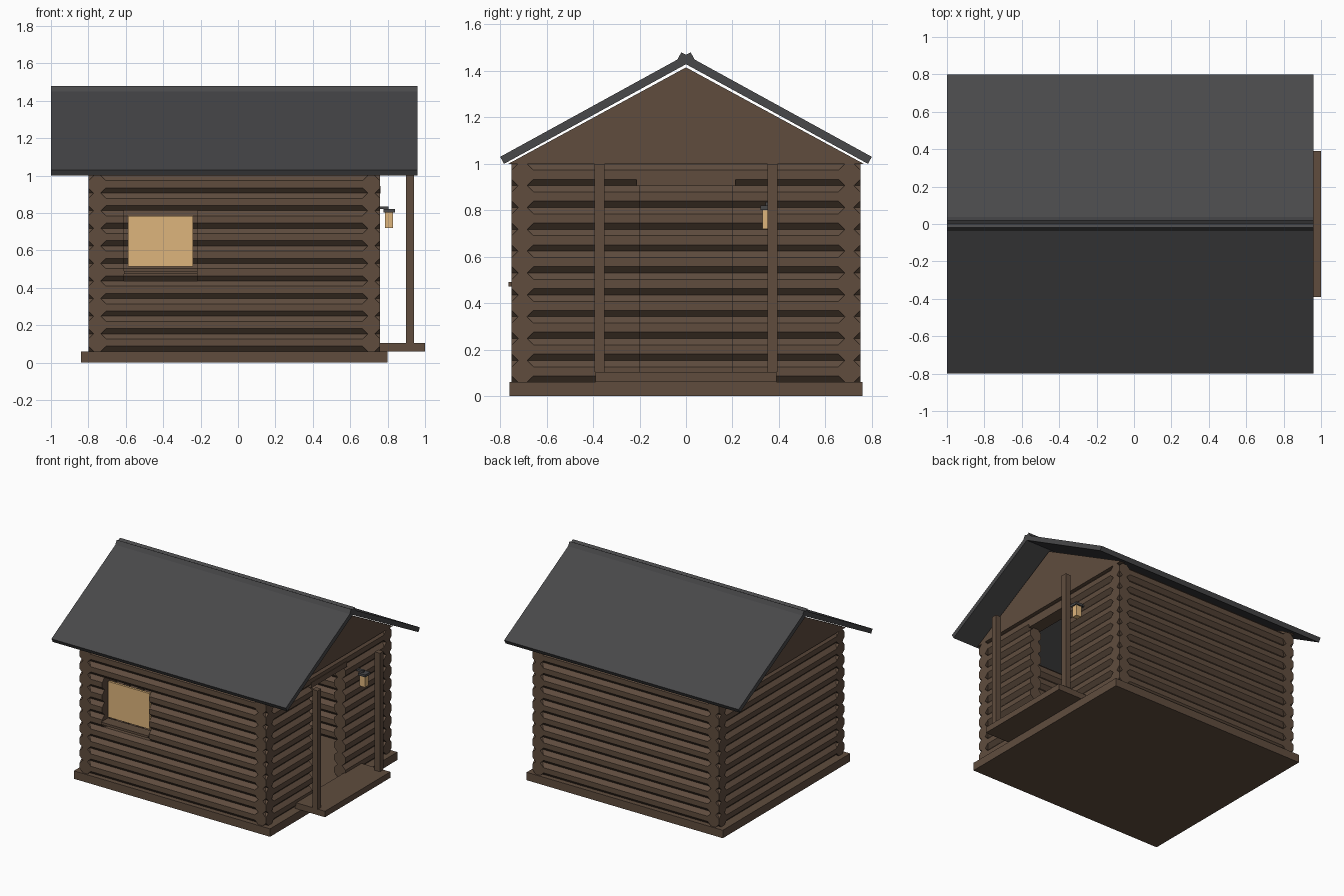
import bpy, bmesh, math
from mathutils import Matrix

if "Cube" in bpy.data.objects:
    bpy.data.objects.remove(bpy.data.objects["Cube"])


def material(name, rgb):
    m = bpy.data.materials.new(name)
    m.diffuse_color = (*rgb, 1)
    m.use_nodes = True
    m.node_tree.nodes["Principled BSDF"].inputs["Base Color"].default_value = m.diffuse_color
    return m


WOOD = material("wood", (0.115, 0.073, 0.048))
SLATE = material("slate", (0.065, 0.065, 0.068))
GLOW = material("warm_glass", (0.73, 0.46, 0.2))


def finish(name, bm, mat):
    bmesh.ops.recalc_face_normals(bm, faces=bm.faces)
    me = bpy.data.meshes.new(name)
    bm.to_mesh(me)
    bm.free()
    me.materials.append(mat)
    ob = bpy.data.objects.new(name, me)
    bpy.context.collection.objects.link(ob)
    return ob


def box(name, x, y, z, mat):
    bm = bmesh.new()
    size = Matrix.Diagonal((x[1] - x[0], y[1] - y[0], z[1] - z[0], 1))
    mid = Matrix.Translation((sum(x) / 2, sum(y) / 2, sum(z) / 2))
    bmesh.ops.create_cube(bm, size=1, matrix=mid @ size)
    return finish(name, bm, mat)


def prism(name, profile, x, mat):
    """Extrude a (y, z) outline along x."""
    bm = bmesh.new()
    face = bm.faces.new([bm.verts.new((x[0], *p)) for p in profile])
    new = bmesh.ops.extrude_face_region(bm, geom=[face])["geom"]
    bmesh.ops.translate(bm, vec=(x[1] - x[0], 0, 0),
                        verts=[v for v in new if isinstance(v, bmesh.types.BMVert)])
    return finish(name, bm, mat)


# Log walls: ten octagonal logs per wall
X0, X1, Y1 = -0.80, 0.76, 0.75
BASE, PITCH, ROWS = 0.06, 0.094, 10
R = PITCH / 2


def log_wall(name, axis, offset, span, gap=None, gap_rows=()):
    bm = bmesh.new()
    for k in range(ROWS):
        z = BASE + PITCH * (k + 0.5)
        parts = [span]
        if k in gap_rows:
            parts = [(span[0], gap[0]), (gap[1], span[1])]
        for a, b in parts:
            mid = (a + b) / 2
            if axis == 'X':
                place = Matrix.Translation((mid, offset, z)) @ Matrix.Rotation(math.pi / 2, 4, 'Y')
            else:
                place = Matrix.Translation((offset, mid, z)) @ Matrix.Rotation(math.pi / 2, 4, 'X')
            bmesh.ops.create_cone(bm, cap_ends=True, segments=8,
                                  radius1=R / math.cos(math.pi / 8),
                                  radius2=R / math.cos(math.pi / 8), depth=b - a,
                                  matrix=place @ Matrix.Rotation(math.pi / 8, 4, 'Z'))
    return finish(name, bm, WOOD)


log_wall("front_log_wall", 'X', -Y1 + R, (X0, X1), (-0.61, -0.217), range(4, 8))
log_wall("back_log_wall", 'X', Y1 - R, (X0, X1))
log_wall("left_log_wall", 'Y', X0 + R, (-Y1, Y1))
log_wall("right_log_wall", 'Y', X1 - R, (-Y1, Y1), (-0.197, 0.197), range(0, 9))

# Floor, porch and posts
box("floor_slab", (-0.84, 0.80), (-0.76, 0.76), (0, 0.06), WOOD)
box("porch_deck", (0.75, 1.0), (-0.39, 0.39), (0.06, 0.105), WOOD)
for side, s in (("front", -1), ("back", 1)):
    y = sorted((s * 0.35, s * 0.393))
    box(side + "_porch_post", (0.898, 0.941), y, (0.105, 1.0), WOOD)

# Door lintel, window pane and sill
box("door_lintel", (0.665, 0.763), (-0.212, 0.212), (0.905, 0.945), WOOD)
box("window_pane", (-0.588, -0.24), (-0.712, -0.694), (0.515, 0.785), GLOW)
box("window_sill", (-0.61, -0.217), (-0.763, -0.68), (0.473, 0.491), WOOD)

# Gables
gable = [(-0.765, 1.0), (0.765, 1.0), (0, 1.415)]
prism("right_gable", gable, (X1 - 0.04, X1), WOOD)
prism("left_gable", gable, (X0, X0 + 0.04), WOOD)

# Roof slabs crossing at the ridge
for side, s in (("front", -1), ("back", 1)):
    slab = [(0.80, 1.03), (-0.02, 1.48), (-0.037, 1.449), (0.783, 1.0)]
    prism(side + "_roof_slab", [(s * y, z) for y, z in slab], (-1.0, 0.96), SLATE)

# Lantern beside the door
box("lantern_bracket", (0.75, 0.805), (0.342, 0.362), (0.82, 0.835), SLATE)
box("lantern_cap", (0.777, 0.839), (0.321, 0.383), (0.802, 0.82), SLATE)
box("lantern_glass", (0.786, 0.83), (0.33, 0.374), (0.72, 0.802), GLOW)
